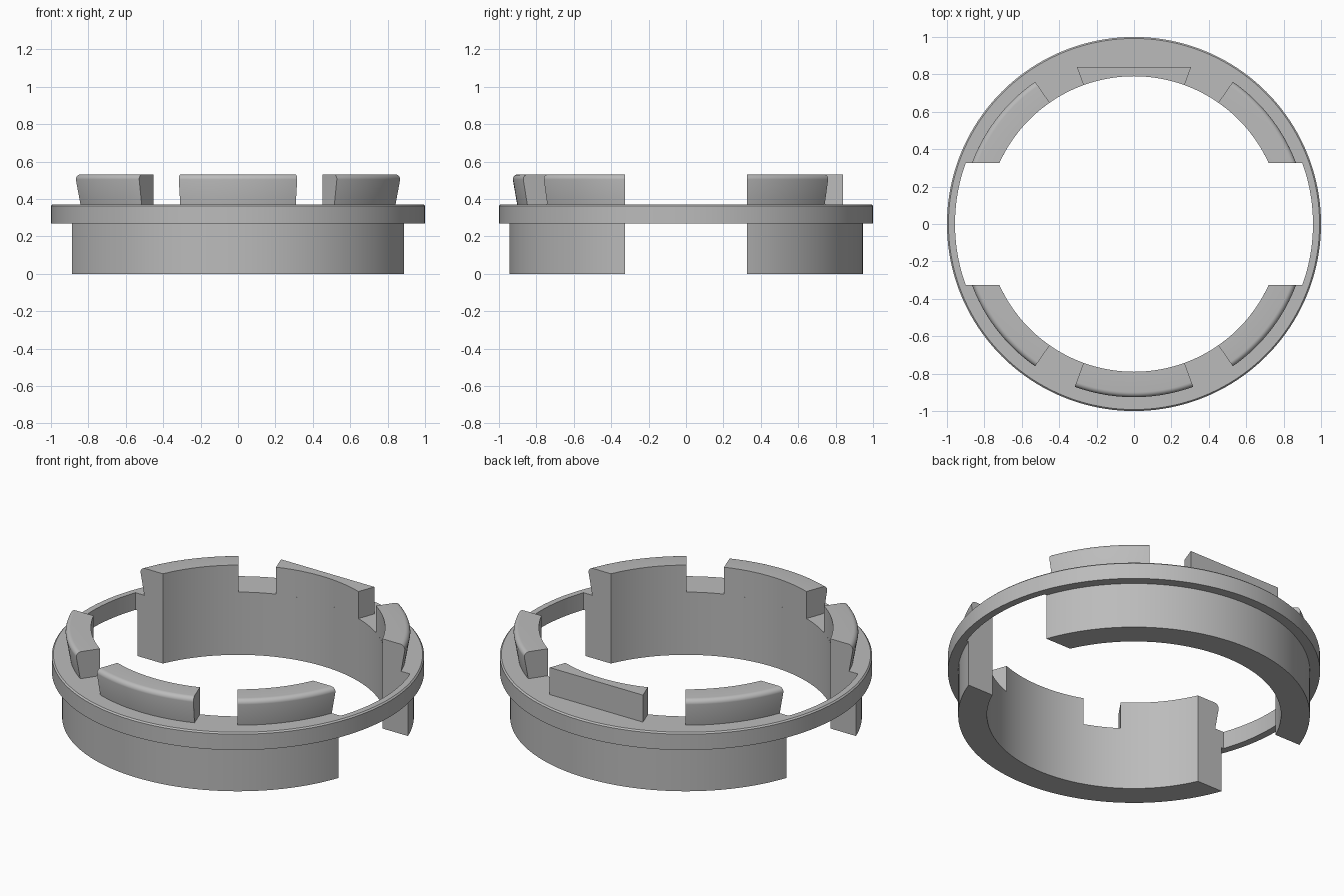
import bpy, bmesh
from math import sin, cos, asin, pi, radians

if "Cube" in bpy.data.objects:
    bpy.data.objects.remove(bpy.data.objects["Cube"], do_unlink=True)

INNER, GAP = 0.79, 0.325          # bore radius, half height of the side openings
FLANGE_TOP, TOP = 0.372, 0.532

grey = bpy.data.materials.new("plain grey")
grey.use_nodes = True
grey.diffuse_color = (0.5, 0.5, 0.5, 1)
grey.node_tree.nodes["Principled BSDF"].inputs["Base Color"].default_value = (0.5, 0.5, 0.5, 1)


def sweep(name, loops, closed=False):
    """Join a row of matching loops into one solid, capped unless closed."""
    bm = bmesh.new()
    rows = [[bm.verts.new(p) for p in loop] for loop in loops]
    n = len(rows[0])
    pairs = list(zip(rows, rows[1:])) + ([(rows[-1], rows[0])] if closed else [])
    for a, b in pairs:
        for i in range(n):
            j = (i + 1) % n
            bm.faces.new((a[i], a[j], b[j], b[i]))
    if not closed:
        bm.faces.new(rows[0])
        bm.faces.new(rows[-1])
    bmesh.ops.recalc_face_normals(bm, faces=bm.faces)
    mesh = bpy.data.meshes.new(name)
    bm.to_mesh(mesh)
    bm.free()
    mesh.materials.append(grey)
    obj = bpy.data.objects.new(name, mesh)
    bpy.context.collection.objects.link(obj)
    return obj


def smooth(obj):
    bpy.ops.object.select_all(action='DESELECT')
    obj.select_set(True)
    bpy.context.view_layer.objects.active = obj
    bpy.ops.object.shade_smooth_by_angle(angle=radians(25))


def polar(r, a, z):
    return (r * cos(a), r * sin(a), z)


# Wall and flange, turned as one ring
profile = [(INNER, 0), (0.945, 0), (0.945, 0.27), (1, 0.27), (1, 0.364),
           (0.992, FLANGE_TOP), (INNER, FLANGE_TOP)]
STEPS = 160
ring = sweep("flanged_ring", [[polar(r, 2 * pi * k / STEPS, z) for r, z in profile]
                              for k in range(STEPS)], closed=True)

# Side openings, leaving only the thin flange band
CUT = 0.957
half = asin(GAP / CUT)
outline = [(side * CUT * cos(a), side * CUT * sin(a)) for side in (1, -1)
           for a in [half * (k / 12 - 1) for k in range(25)]]
cutter = sweep("opening_cutter", [[(x, y, z) for x, y in outline] for z in (-1, 1)])
cut = ring.modifiers.new("openings", 'BOOLEAN')
cut.operation, cut.solver, cut.object = 'DIFFERENCE', 'EXACT', cutter
bpy.context.view_layer.objects.active = ring
bpy.ops.object.modifier_apply(modifier=cut.name)
bpy.data.objects.remove(cutter, do_unlink=True)
smooth(ring)

# Clip tabs: outer face leans outward and rolls over at the top
ROLL = 0.027
lean = [(INNER, FLANGE_TOP), (0.903, FLANGE_TOP)]
lean += [(0.899 + ROLL * cos(t), TOP - ROLL + ROLL * sin(t))
         for t in [k * pi / 12 for k in range(7)]]
lean.append((INNER, TOP))


def clip(name, start, end, mirror_x=1, mirror_y=1, steps=24):
    """start and end give the end angles at a radius."""
    loops = []
    for k in range(steps + 1):
        f = k / steps
        pts = [polar(r, start(r) * (1 - f) + end(r) * f, z) for r, z in lean]
        loops.append([(x * mirror_x, y * mirror_y, z) for x, y, z in pts])
    smooth(sweep(name, loops))


for side, sx in (("left", 1), ("right", -1)):
    for place, sy in (("front", -1), ("back", 1)):
        clip(f"{place}_{side}_tab", lambda r: asin(GAP / r), lambda r: radians(55.2), sx, sy)
clip("front_tab", lambda r: radians(-110), lambda r: radians(-70))

# Back tab has a flat, upright outer face
FLAT = 0.84
loops = []
for k in range(25):
    a = radians(70 + 40 * k / 24)
    outer = FLAT / sin(a)
    loops.append([polar(INNER, a, FLANGE_TOP), polar(outer, a, FLANGE_TOP),
                  polar(outer, a, TOP), polar(INNER, a, TOP)])
smooth(sweep("back_tab", loops))
